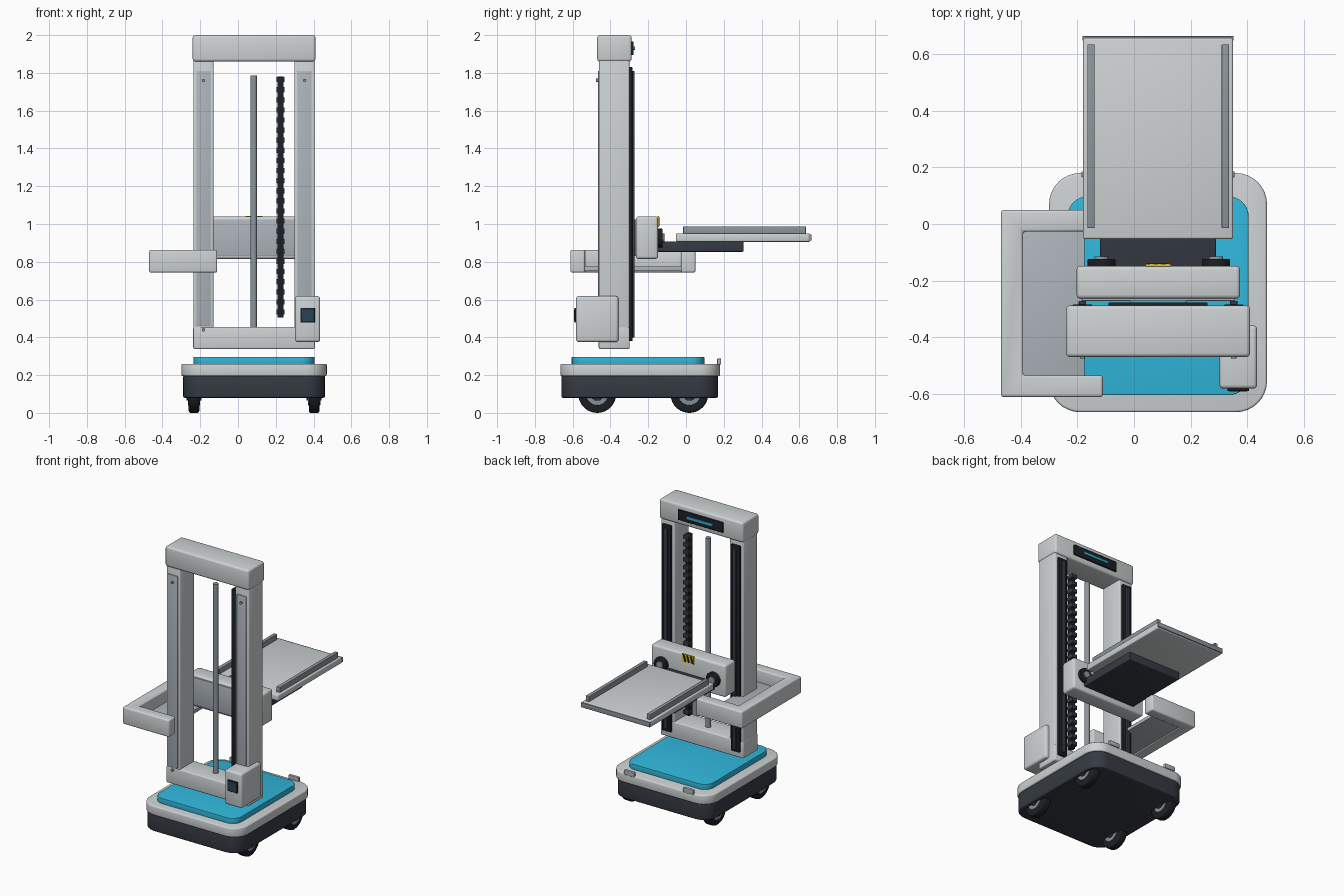
import bpy, bmesh, math
from mathutils import Matrix

if "Cube" in bpy.data.objects:
    bpy.data.objects.remove(bpy.data.objects["Cube"])


def material(name, r, g, b):
    m = bpy.data.materials.new(name)
    m.diffuse_color = (r, g, b, 1)
    m.use_nodes = True
    m.node_tree.nodes["Principled BSDF"].inputs["Base Color"].default_value = m.diffuse_color
    return m


LIGHT = material("light_grey", 0.62, 0.65, 0.66)
MID = material("mid_grey", 0.42, 0.46, 0.50)
STEEL = material("steel", 0.27, 0.31, 0.34)
DARK = material("charcoal", 0.035, 0.042, 0.055)
BLACK = material("black", 0.012, 0.014, 0.018)
BLUE = material("cyan", 0.03, 0.48, 0.72)
SCREEN = material("screen", 0.02, 0.06, 0.09)
YELLOW = material("yellow", 0.85, 0.55, 0.03)


def finish(name, bm, mat):
    bmesh.ops.recalc_face_normals(bm, faces=bm.faces)
    me = bpy.data.meshes.new(name)
    bm.to_mesh(me)
    bm.free()
    ob = bpy.data.objects.new(name, me)
    bpy.context.collection.objects.link(ob)
    me.materials.append(mat)
    bpy.ops.object.select_all(action='DESELECT')
    ob.select_set(True)
    bpy.context.view_layer.objects.active = ob
    bpy.ops.object.shade_smooth_by_angle(angle=math.radians(35))
    return ob


def bevel(bm, edges, width, segments):
    bmesh.ops.bevel(bm, geom=edges, offset=width, segments=segments,
                    profile=0.5, affect='EDGES', clamp_overlap=True)


def box(name, x, y, z, mat=LIGHT, edge=0.0, corner=0.0):
    """Box from (min, max) ranges; corner rounds upright edges, edge softens the rest."""
    bm = bmesh.new()
    bmesh.ops.create_cube(bm, size=1)
    for v in bm.verts:
        v.co = [(r[0] + r[1]) / 2 + c * (r[1] - r[0]) for c, r in zip(v.co, (x, y, z))]
    if corner:
        up = [e for e in bm.edges if abs(e.verts[0].co.z - e.verts[1].co.z) > 1e-4]
        bevel(bm, up, corner, 8)
    if edge:
        bm.normal_update()
        bevel(bm, [e for e in bm.edges if e.calc_face_angle(0) > 1.0], edge, 3)
    return finish(name, bm, mat)


def cylinder(name, centre, radius, depth, axis, mat, sides=32, edge=0.0):
    bm = bmesh.new()
    rot = {'X': Matrix.Rotation(math.pi / 2, 4, 'Y'),
           'Y': Matrix.Rotation(math.pi / 2, 4, 'X'), 'Z': Matrix()}[axis]
    bmesh.ops.create_cone(bm, cap_ends=True, segments=sides, radius1=radius,
                          radius2=radius, depth=depth,
                          matrix=Matrix.Translation(centre) @ rot)
    if edge:
        bm.normal_update()
        bevel(bm, [e for e in bm.edges if e.calc_face_angle(0) > 1.0], edge, 3)
    return finish(name, bm, mat)


CX = 0.085  # centre line of base and mast

# Mobile base
box("base_chassis", (-0.29, 0.46), (-0.66, 0.17), (0.08, 0.20), DARK, 0.008, 0.10)
box("base_rim", (-0.30, 0.47), (-0.665, 0.18), (0.195, 0.26), LIGHT, 0.008, 0.11)
box("base_pad", (-0.235, 0.405), (-0.605, 0.097), (0.255, 0.297), BLUE, 0.004, 0.07)
for i, x in enumerate((CX - 0.23, CX + 0.23)):
    box(f"rear_sensor_tab_{i}", (x - 0.04, x + 0.04), (0.165, 0.186), (0.255, 0.287), MID, 0.003)

# Wheels with hubs
for side, x in (("left", -0.233), ("right", 0.403)):
    for end, y in (("front", -0.47), ("rear", 0.018)):
        cylinder(f"{end}_{side}_wheel", (x, y, 0.1), 0.1, 0.056, 'X', BLACK, 40, 0.01)
        cylinder(f"{end}_{side}_hub", (x, y, 0.1), 0.06, 0.066, 'X', STEEL, 32, 0.003)
        cylinder(f"{end}_{side}_axle", (x, y, 0.1), 0.035, 0.08, 'X', DARK, 24, 0.003)

# Mast: columns, cross beams, cover strips, rear rails
for side, x in (("left", -0.1825), ("right", 0.3525)):
    box(f"{side}_column", (x - 0.0535, x + 0.0535), (-0.46, -0.30), (0.345, 1.88), LIGHT, 0.008)
    box(f"{side}_cover_strip", (x - 0.037, x + 0.037), (-0.466, -0.45), (0.46, 1.81), MID, 0.002)
    for k, z in enumerate((0.44, 1.76)):
        cylinder(f"{side}_screw_{k}", (x, -0.467, z), 0.009, 0.018, 'Y', STEEL, 16)
    box(f"{side}_guide_rail", (x - 0.034, x + 0.034), (-0.305, -0.284), (0.38, 1.83), BLACK, 0.003)
    box(f"{side}_rail_core", (x - 0.013, x + 0.013), (-0.29, -0.272), (0.40, 1.81), DARK, 0.002)
box("lower_beam", (-0.237, 0.407), (-0.462, -0.298), (0.338, 0.455), LIGHT, 0.008)
box("top_beam", (-0.24, 0.41), (-0.47, -0.288), (1.86, 2.0), LIGHT, 0.014)
box("status_panel", (CX - 0.175, CX + 0.175), (-0.295, -0.277), (1.895, 1.967), BLACK, 0.004)
box("status_light", (CX - 0.10, CX + 0.10), (-0.28, -0.27), (1.922, 1.94), BLUE, 0.002)

# Lift rod and cable chain
cylinder("lift_rod", (0.083, -0.365, 1.12), 0.018, 1.33, 'Z', STEEL, 24)
box("cable_chain_spine", (0.209, 0.241), (-0.37, -0.335), (0.505, 1.78), BLACK, 0.002)
for i in range(24):
    z = 0.52 + i * 0.0535
    box(f"cable_chain_link_{i}", (0.204, 0.246), (-0.366, -0.318), (z, z + 0.028), DARK, 0.003)

# Control box
box("control_box", (0.302, 0.435), (-0.582, -0.358), (0.375, 0.618), LIGHT, 0.014)
box("control_bezel", (0.33, 0.407), (-0.59, -0.575), (0.478, 0.556), BLACK, 0.003)
box("control_screen", (0.338, 0.399), (-0.592, -0.585), (0.486, 0.548), SCREEN)

# Carriage with rollers and warning label
box("carriage", (-0.203, 0.375), (-0.264, -0.148), (0.815, 1.04), LIGHT, 0.014)
box("carriage_front_plate", (-0.185, 0.357), (-0.272, -0.255), (0.83, 1.025), MID, 0.003)
for i, x in enumerate((-0.115, 0.29)):
    cylinder(f"pivot_disc_{i}", (x, -0.138, 0.925), 0.05, 0.028, 'Y', BLACK, 32, 0.004)
    cylinder(f"pivot_cap_{i}", (x, -0.124, 0.925), 0.025, 0.018, 'Y', STEEL, 24, 0.002)
box("warning_label", (0.04, 0.13), (-0.15, -0.142), (0.985, 1.043), YELLOW)
for i in range(3):
    x = 0.055 + i * 0.028
    s = box(f"warning_stripe_{i}", (x - 0.006, x + 0.006), (-0.145, -0.139), (0.99, 1.038), BLACK)
    for v in s.data.vertices:  # slant the stripe
        v.co.x += (v.co.z - 1.014) * 0.3

# Tray and its support
box("tray_support", (-0.12, 0.29), (-0.155, 0.305), (0.853, 0.908), DARK, 0.005)
box("tray", (-0.18, 0.35), (-0.053, 0.657), (0.906, 0.95), LIGHT, 0.007)
box("tray_end_lip", (-0.182, 0.352), (0.648, 0.664), (0.912, 0.945), STEEL, 0.002)
for side, x in (("left", -0.152), ("right", 0.323)):
    box(f"tray_{side}_rail", (x - 0.013, x + 0.013), (-0.015, 0.635), (0.945, 0.987), STEEL, 0.003)

# Side arm: C-shaped profile extruded upward, with inner floor panel
outline = [(-0.11, 0.05), (-0.47, 0.05), (-0.47, -0.612), (-0.11, -0.612),
           (-0.11, -0.535), (-0.392, -0.535), (-0.392, -0.027), (-0.11, -0.027)]
bm = bmesh.new()
face = bm.faces.new([bm.verts.new((x, y, 0.743)) for x, y in outline])
ext = bmesh.ops.extrude_face_region(bm, geom=[face])
for v in (g for g in ext["geom"] if isinstance(g, bmesh.types.BMVert)):
    v.co.z = 0.863
bmesh.ops.recalc_face_normals(bm, faces=bm.faces)
bevel(bm, list(bm.edges), 0.01, 3)
finish("side_arm", bm, LIGHT)
box("side_arm_panel", (-0.40, -0.175), (-0.545, -0.02), (0.75, 0.775), MID, 0.002)
